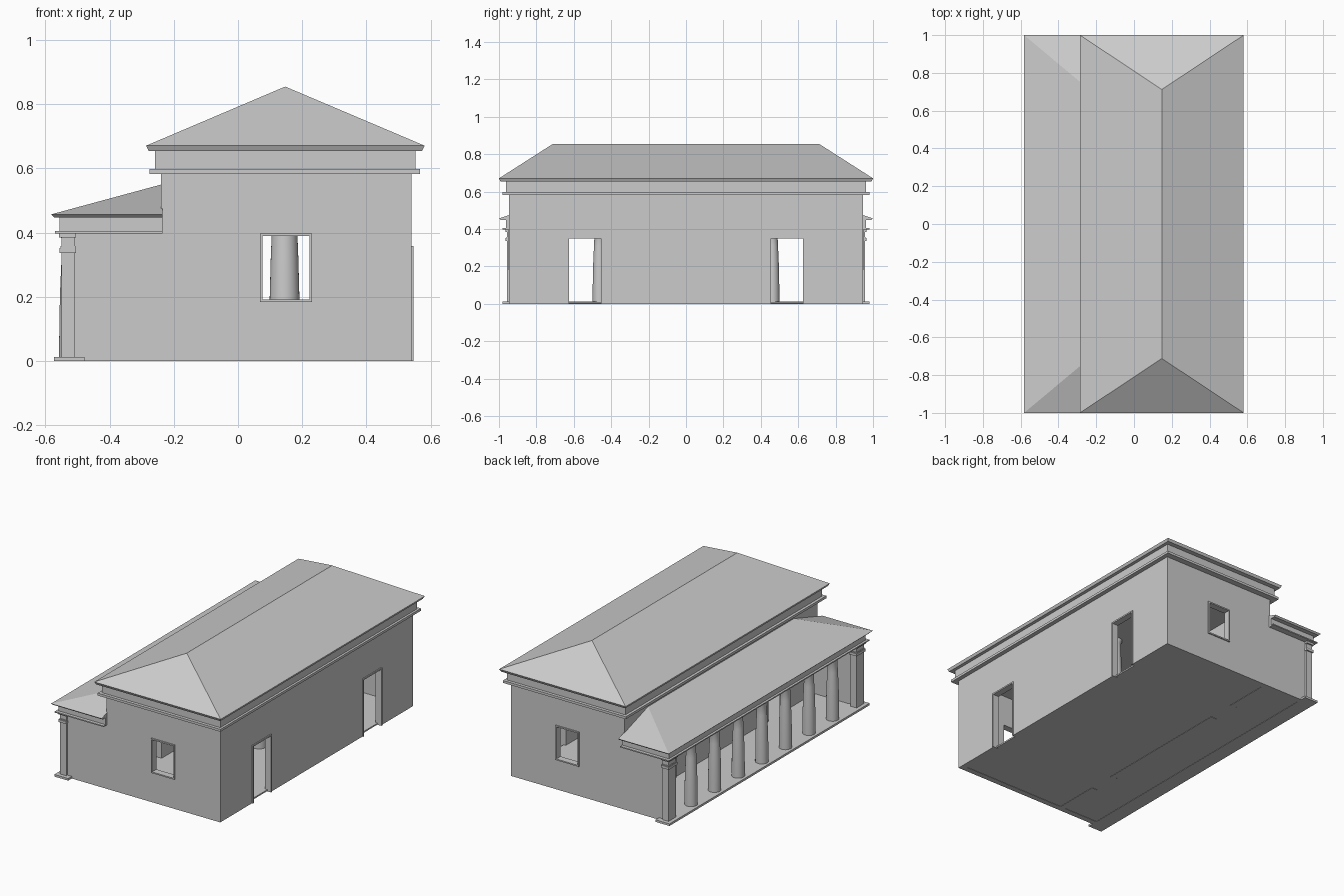
import bpy, bmesh, math
from mathutils import Vector

if "Cube" in bpy.data.objects:
    bpy.data.objects.remove(bpy.data.objects["Cube"])


def finish(name, bm, tidy=True):
    bmesh.ops.recalc_face_normals(bm, faces=bm.faces[:])
    if tidy:
        bmesh.ops.dissolve_limit(bm, angle_limit=0.01, verts=bm.verts[:], edges=bm.edges[:])
    me = bpy.data.meshes.new(name)
    bm.to_mesh(me)
    bm.free()
    ob = bpy.data.objects.new(name, me)
    bpy.context.collection.objects.link(ob)
    return ob


def box(name, x0, x1, y0, y1, z0, z1):
    return hull(name, [(x, y, z) for x in (x0, x1) for y in (y0, y1) for z in (z0, z1)])


def hull(name, pts):
    bm = bmesh.new()
    for p in pts:
        bm.verts.new(p)
    bmesh.ops.convex_hull(bm, input=bm.verts[:])
    return finish(name, bm)


def panel(name, loops, axis, a, b):
    """Extrude an outline (with optional holes) along x or y from a to b."""
    bm = bmesh.new()
    for loop in loops:
        vs = [bm.verts.new((a, u, z) if axis == 'X' else (u, a, z)) for u, z in loop]
        for i, v in enumerate(vs):
            bm.edges.new((v, vs[i - 1]))
    n = Vector((1, 0, 0)) if axis == 'X' else Vector((0, 1, 0))
    bmesh.ops.triangle_fill(bm, use_beauty=True, edges=bm.edges[:], normal=n)
    res = bmesh.ops.extrude_face_region(bm, geom=bm.faces[:])
    vs = [g for g in res['geom'] if isinstance(g, bmesh.types.BMVert)]
    bmesh.ops.translate(bm, verts=vs, vec=n * (b - a))
    return finish(name, bm, False)


def lathe(name, profile, x, y, n=32):
    bm = bmesh.new()
    rings = [[bm.verts.new((x + r * math.cos(2 * math.pi * i / n),
                            y + r * math.sin(2 * math.pi * i / n), z))
              for i in range(n)] for r, z in profile]
    for lo, hi in zip(rings, rings[1:]):
        for i in range(n):
            bm.faces.new((lo[i - 1], lo[i], hi[i], hi[i - 1]))
    bm.faces.new(rings[0])
    bm.faces.new(rings[-1])
    ob = finish(name, bm, False)
    bpy.ops.object.select_all(action='DESELECT')
    ob.select_set(True)
    bpy.context.view_layer.objects.active = ob
    bpy.ops.object.shade_smooth_by_angle(angle=math.radians(35))
    return ob


def rect(u0, u1, z0, z1):
    return [(u0, z0), (u1, z0), (u1, z1), (u0, z1)]


D0, D1, DH = 0.455, 0.625, 0.35     # door sides and height
W, T = 0.945, 0.035                 # half length and wall thickness

# Floor and porch step
box("floor", -0.51, 0.52, -W + 0.01, W - 0.01, 0.002, 0.011)
box("porch_step", -0.573, -0.478, -0.98, 0.98, 0, 0.013)

# Long walls, each with two doorways
e = W - T
outline = [(-e, 0), (-D1, 0), (-D1, DH), (-D0, DH), (-D0, 0),
           (D0, 0), (D0, DH), (D1, DH), (D1, 0), (e, 0), (e, 0.585), (-e, 0.585)]
panel("back_wall", [outline], 'X', 0.54 - T, 0.54)
panel("porch_wall", [outline], 'X', -0.24, -0.24 + T)

# Door surrounds
f = 0.009
for s in (-1, 1):
    arch = [(s * u, z) for u, z in [(D0 - f, 0), (D0, 0), (D0, DH), (D1, DH), (D1, 0),
                                    (D1 + f, 0), (D1 + f, DH + f), (D0 - f, DH + f)]]
    panel("back_door_frame", [arch], 'X', 0.53, 0.546)
    panel("porch_door_frame", [arch], 'X', -0.246, -0.23)

# End walls with a window, running on to the porch corner piers
end = [(-0.51, 0), (0.54, 0), (0.54, 0.585), (-0.24, 0.585), (-0.24, 0.4), (-0.51, 0.4)]
window = rect(0.077, 0.223, 0.192, 0.39)
for s in (-1, 1):
    panel("end_wall", [end, window], 'Y', s * (W - T), s * W)
    panel("window_frame", [rect(0.069, 0.231, 0.184, 0.398), window], 'Y',
          s * (W - 0.01), s * (W + 0.007))
    # Corner pier with banded capital
    for part, x0, x1, g, z0, z1 in [("pier_shaft", -0.55, -0.508, 0, 0.01, 0.4),
                                    ("pier_band", -0.556, -0.504, 0.008, 0.337, 0.353),
                                    ("pier_ring", -0.553, -0.506, 0.004, 0.353, 0.358),
                                    ("pier_cap", -0.558, -0.505, 0.009, 0.385, 0.4)]:
        ys = sorted((s * (0.885 - g), s * (0.956 + g)))
        box(part, x0, x1, ys[0], ys[1], z0, z1)

# Porch columns with slight swelling
for i in range(-3, 4):
    lathe("porch_column", [(0.037, 0.012), (0.0365, 0.12), (0.034, 0.22), (0.030, 0.31),
                           (0.027, 0.375), (0.031, 0.385), (0.031, 0.4)], -0.52, i * 0.231)

# Central column inside the room
lathe("inner_column", [(0.048, 0.01), (0.047, 0.17), (0.043, 0.32), (0.037, 0.47),
                       (0.034, 0.56), (0.042, 0.575), (0.042, 0.59)], 0.145, 0)

# Porch mouldings and lean-to roof with hipped ends
box("porch_moulding", -0.57, -0.235, -0.982, 0.982, 0.398, 0.405)
box("porch_frieze", -0.556, -0.235, -0.962, 0.962, 0.405, 0.449)
hull("porch_roof", [(x, s * y, z) for s in (-1, 1) for x, y, z in
                    [(-0.573, 0.99, 0.448), (-0.235, 0.99, 0.448), (-0.582, 1, 0.457),
                     (-0.235, 1, 0.457), (-0.235, 0.71, 0.551)]])

# Main mouldings and hipped roof
box("main_moulding", -0.275, 0.567, -0.982, 0.982, 0.583, 0.598)
box("main_frieze", -0.258, 0.553, -0.963, 0.963, 0.598, 0.656)
hull("main_roof", [(x, s * y, z) for s in (-1, 1) for x, y, z in
                   [(-0.278, 0.992, 0.655), (0.573, 0.992, 0.655), (-0.286, 1, 0.671),
                    (0.581, 1, 0.671), (0.147, 0.712, 0.855)]])
